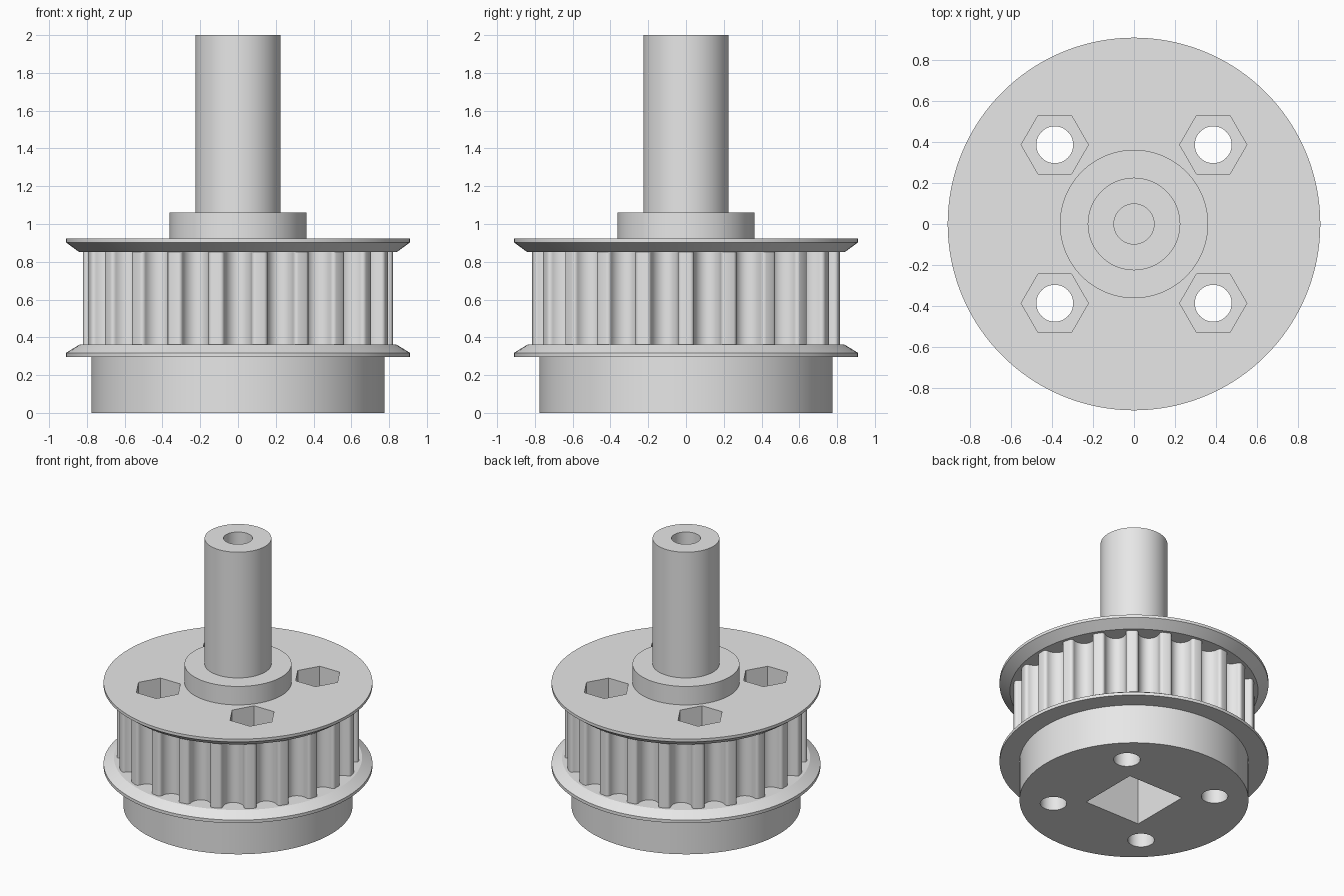
import bpy, bmesh
from math import sin, cos, pi, tau

if "Cube" in bpy.data.objects:
    bpy.data.objects.remove(bpy.data.objects["Cube"])

SIDES = 128
grey = bpy.data.materials.new("plain grey")
grey.use_nodes = True
GREY = (0.8, 0.8, 0.8, 1)
grey.diffuse_color = GREY
grey.node_tree.nodes["Principled BSDF"].inputs["Base Color"].default_value = GREY


def circle(r, sides=SIDES, cx=0, cy=0, turn=0):
    return [(cx + r * cos(turn + tau * i / sides), cy + r * sin(turn + tau * i / sides))
            for i in range(sides)]


def loft(bm, sections):
    """Skin a stack of (outline, z) sections and cap both ends."""
    rings = [[bm.verts.new((x, y, z)) for x, y in outline] for outline, z in sections]
    for low, high in zip(rings, rings[1:]):
        n = len(low)
        for i in range(n):
            j = (i + 1) % n
            bm.faces.new((low[i], low[j], high[j], high[i]))
    bm.faces.new(rings[0][::-1])
    bm.faces.new(rings[-1])


def make(name, *solids):
    bm = bmesh.new()
    for sections in solids:
        loft(bm, sections)
    mesh = bpy.data.meshes.new(name)
    bm.to_mesh(mesh)
    bm.free()
    mesh.materials.append(grey)
    ob = bpy.data.objects.new(name, mesh)
    bpy.context.collection.objects.link(ob)
    return ob


def turned(name, profile):
    return make(name, [(circle(r), z) for r, z in profile])


def toothed_outline(teeth=22, radius=0.82, groove=0.074, corner=0.021, drop=0.027):
    """Round-bottomed belt grooves with softened tooth corners."""
    half = []
    for i in range(5):
        a = pi / 2 * i / 4
        half.append((-groove - corner + corner * sin(a), corner - corner * cos(a)))
    for i in range(9):
        a = pi / 2 * i / 8
        half.append((-groove * cos(a), drop + groove * sin(a)))
    profile = half + [(-t, d) for t, d in half[-2::-1]]
    points = []
    for k in range(teeth):
        mid = (k + 0.5) * tau / teeth
        for t, d in profile:
            a = mid + t / radius
            points.append(((radius - d) * cos(a), (radius - d) * sin(a)))
    return points


# Heights of the stacked parts
FLANGE_LOW, DRUM_LOW, DRUM_TOP, DECK, HUB_TOP = 0.295, 0.361, 0.851, 0.923, 1.061

# Solid parts
base = turned("base_collar", [(0.775, 0), (0.775, FLANGE_LOW)])
lower = turned("lower_flange", [(0.91, FLANGE_LOW), (0.91, 0.318), (0.84, DRUM_LOW)])
teeth = toothed_outline()
drum = make("toothed_drum", [(teeth, DRUM_LOW), (teeth, DRUM_TOP)])
upper = turned("upper_flange", [(0.84, DRUM_TOP), (0.91, 0.902), (0.91, DECK)])
hub = turned("hub", [(0.362, DECK), (0.362, HUB_TOP)])
shaft = turned("shaft", [(0.226, HUB_TOP), (0.226, 2)])

# Cutters: bolt holes, nut pockets, square drive socket, shaft bore
spots = [(x, y) for x in (-0.387, 0.387) for y in (-0.387, 0.387)]


def prism(outline, z0, z1):
    return [(outline, z0), (outline, z1)]


holes = make("bolt_hole_cutter", *[prism(circle(0.09, 48, x, y), -0.1, 1) for x, y in spots])
nuts = make("nut_pocket_cutter", *[prism(circle(0.164, 6, x, y), 0.62, 1) for x, y in spots])
socket = make("socket_cutter", prism(circle(0.325, 4, turn=pi / 4), -0.1, 0.5))
bore = make("bore_cutter", prism(circle(0.098, 64), 1.5, 2.1))
cutters = (holes, nuts, socket, bore)

cuts = {base: (holes, socket), lower: (holes, socket), drum: (holes, nuts, socket),
        upper: (holes, nuts), hub: (), shaft: (bore,)}

for part, tools in cuts.items():
    bpy.ops.object.select_all(action="DESELECT")
    part.select_set(True)
    bpy.context.view_layer.objects.active = part
    for tool in tools:
        mod = part.modifiers.new(tool.name, "BOOLEAN")
        mod.operation = "DIFFERENCE"
        mod.solver = "EXACT"
        mod.object = tool
        bpy.ops.object.modifier_apply(modifier=mod.name)
    bpy.ops.object.shade_smooth_by_angle(angle=pi / 6)

for tool in cutters:
    bpy.data.objects.remove(tool)
